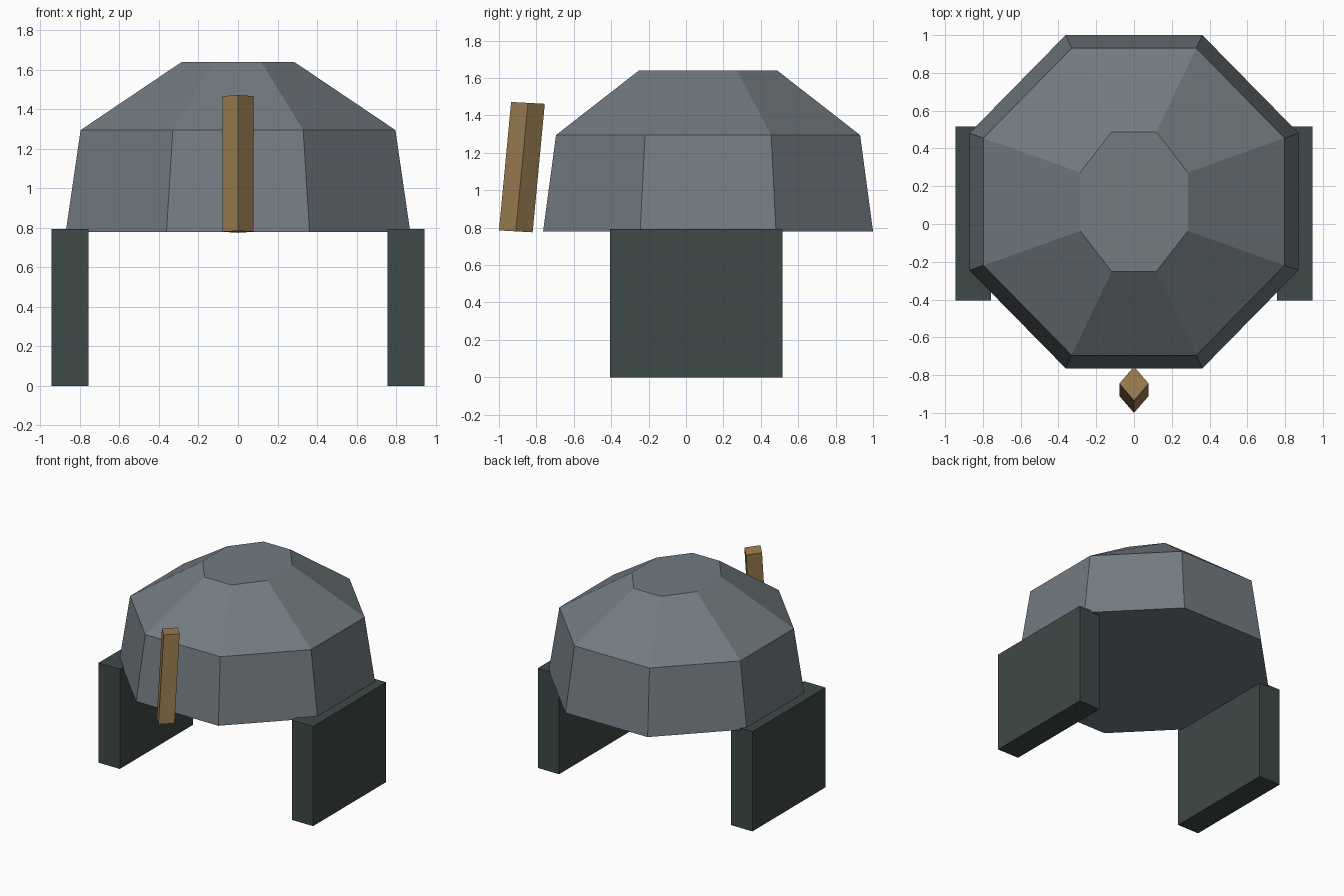
import bpy
import bmesh
from mathutils import Vector

cube = bpy.data.objects.get("Cube")
if cube:
    bpy.data.objects.remove(cube)


def make_material(name, color):
    mat = bpy.data.materials.new(name)
    mat.use_nodes = True
    mat.diffuse_color = (*color, 1)
    mat.node_tree.nodes["Principled BSDF"].inputs["Base Color"].default_value = (*color, 1)
    return mat


def loft(name, rings, mat):
    """Bridge equal-sized rings of points and cap both ends."""
    bm = bmesh.new()
    loops = [[bm.verts.new(p) for p in ring] for ring in rings]
    n = len(loops[0])
    for low, high in zip(loops, loops[1:]):
        for i in range(n):
            j = (i + 1) % n
            bm.faces.new((low[i], low[j], high[j], high[i]))
    bm.faces.new(loops[0][::-1])
    bm.faces.new(loops[-1])
    bmesh.ops.recalc_face_normals(bm, faces=bm.faces)
    mesh = bpy.data.meshes.new(name)
    bm.to_mesh(mesh)
    bm.free()
    mesh.materials.append(mat)
    obj = bpy.data.objects.new(name, mesh)
    bpy.context.collection.objects.link(obj)
    return obj


def octagon(hx, hy, cx, cy, z):
    """Eight-sided ring: half sizes, half lengths of the flat sides, height."""
    quarter = [(hx, cy), (cx, hy)]
    pts = quarter + [(-x, y) for x, y in quarter[::-1]]
    pts += [(-x, -y) for x, y in pts]
    return [Vector((x, y + 0.118, z)) for x, y in pts]


def diamond(y, z, tilt):
    hx, hy = 0.078, 0.09
    return [Vector(p) for p in ((hx, y, z), (0, y + hy, z - tilt),
                                (-hx, y, z), (0, y - hy, z + tilt))]


grey = make_material("slate grey", (0.17, 0.2, 0.222))
green = make_material("dark green grey", (0.048, 0.068, 0.065))
tan = make_material("tan", (0.34, 0.215, 0.085))

# Faceted dome with a flat top and flat underside
loft("dome", [octagon(0.872, 0.882, 0.362, 0.363, 0.78),
              octagon(0.797, 0.813, 0.33, 0.337, 1.295),
              octagon(0.285, 0.37, 0.118, 0.155, 1.64)], grey)

# Leaning diamond-section bar in front of the dome
loft("front_bar", [diamond(-0.91, 0.78, 0.005), diamond(-0.845, 1.467, 0.005)], tan)

# Slab legs on both sides
for side, label in ((1, "left"), (-1, "right")):
    corners = [(0.757, -0.405), (0.945, -0.405), (0.945, 0.515), (0.757, 0.515)]
    loft(label + "_leg", [[Vector((side * x, y, z)) for x, y in corners]
                          for z in (0, 0.794)], green)
